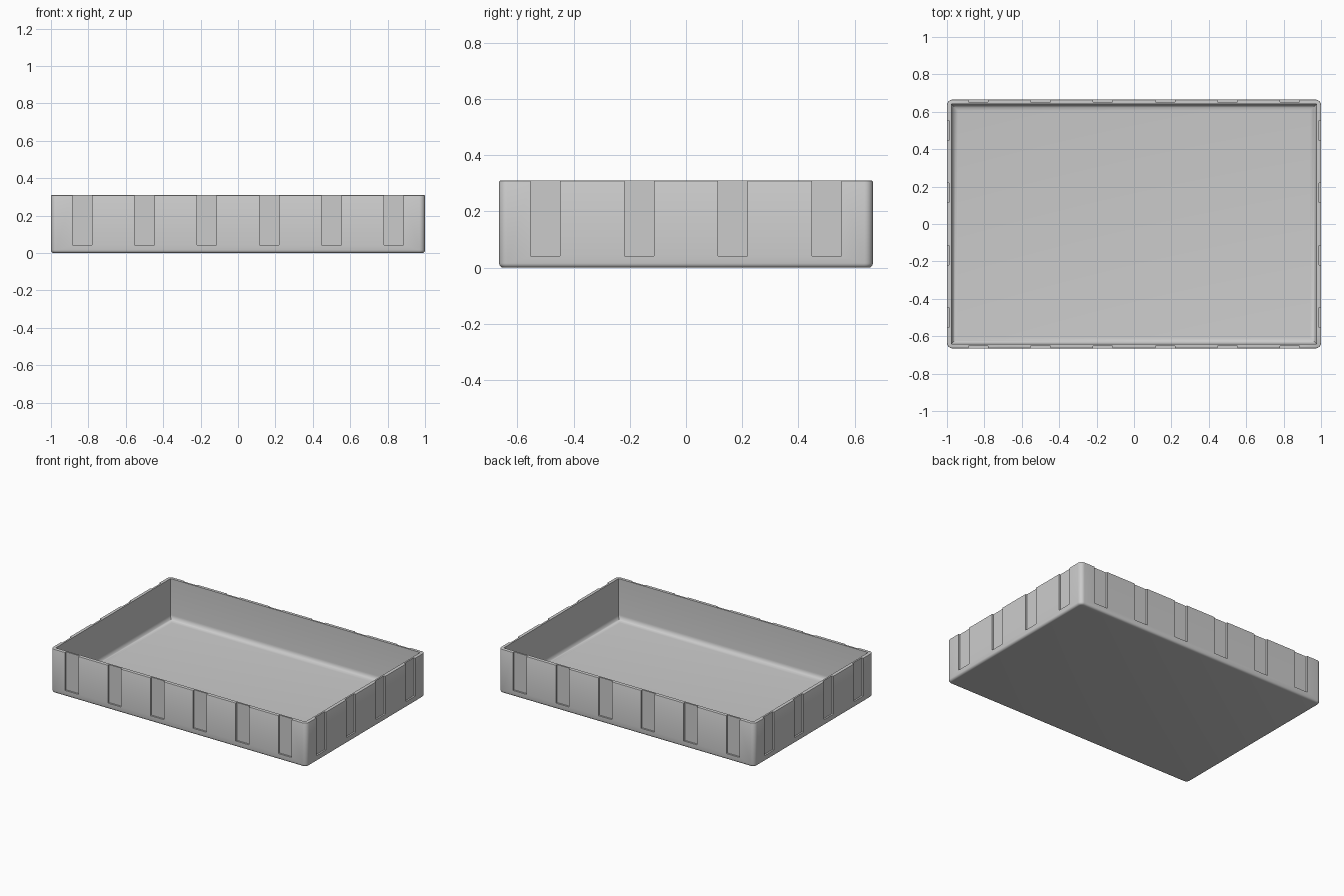
import bpy
import bmesh
from mathutils import Matrix, Vector

if "Cube" in bpy.data.objects:
    bpy.data.objects.remove(bpy.data.objects["Cube"])

LENGTH, DEPTH, HEIGHT = 2.0, 1.33, 0.31
WALL, FLOOR = 0.024, 0.02
NOTCH_W, NOTCH_CUT, NOTCH_Z = 0.105, 0.012, 0.042

grey = bpy.data.materials.new("plain grey")
grey.use_nodes = True
grey.diffuse_color = (0.6, 0.6, 0.6, 1)
grey.node_tree.nodes["Principled BSDF"].inputs["Base Color"].default_value = grey.diffuse_color


def add_box(bm, low, high):
    low, high = Vector(low), Vector(high)
    size = Matrix.Diagonal((*(high - low), 1))
    bmesh.ops.create_cube(bm, size=1, matrix=Matrix.Translation((low + high) / 2) @ size)


def round_edges(bm, rule, radius, segments):
    edges = [e for e in bm.edges if rule(e.verts[0].co, e.verts[1].co)]
    bmesh.ops.bevel(bm, geom=edges, offset=radius, segments=segments,
                    profile=0.5, affect='EDGES', clamp_overlap=True)


def finish(bm, name):
    bmesh.ops.recalc_face_normals(bm, faces=bm.faces)
    mesh = bpy.data.meshes.new(name)
    bm.to_mesh(mesh)
    bm.free()
    mesh.materials.append(grey)
    obj = bpy.data.objects.new(name, mesh)
    bpy.context.collection.objects.link(obj)
    return obj


def at_height(z):
    return lambda a, b: abs(a.z - z) < 1e-4 and abs(b.z - z) < 1e-4


# Tray body: rounded corners, rounded underside edge, softened rim
hx, hy = LENGTH / 2, DEPTH / 2
bm = bmesh.new()
add_box(bm, (-hx, -hy, 0), (hx, hy, HEIGHT))
round_edges(bm, lambda a, b: abs(a.z - b.z) > 0.1, 0.03, 6)
round_edges(bm, at_height(0), 0.016, 4)
round_edges(bm, at_height(HEIGHT), 0.004, 2)
tray = finish(bm, "tray")

# Cavity with a rounded join between walls and floor
bm = bmesh.new()
add_box(bm, (WALL - hx, WALL - hy, FLOOR), (hx - WALL, hy - WALL, HEIGHT + 0.1))
round_edges(bm, at_height(FLOOR), 0.035, 6)
cavity = finish(bm, "cavity_cutter")

# Shallow notches in the outer walls, open at the rim
bm = bmesh.new()
half, out = NOTCH_W / 2, 0.05
for side in (-1, 1):
    for i in range(6):
        x = (i - 2.5) / 3
        ys = sorted((side * (hy - NOTCH_CUT), side * (hy + out)))
        add_box(bm, (x - half, ys[0], NOTCH_Z), (x + half, ys[1], HEIGHT + 0.1))
    for i in range(4):
        y = (i - 1.5) / 3
        xs = sorted((side * (hx - NOTCH_CUT), side * (hx + out)))
        add_box(bm, (xs[0], y - half, NOTCH_Z), (xs[1], y + half, HEIGHT + 0.1))
notches = finish(bm, "notch_cutter")

# Cut the tray and drop the cutters
bpy.context.view_layer.objects.active = tray
tray.select_set(True)
for cutter in (cavity, notches):
    cutter.hide_render = True
    mod = tray.modifiers.new(cutter.name, 'BOOLEAN')
    mod.operation, mod.solver, mod.object = 'DIFFERENCE', 'EXACT', cutter
    bpy.ops.object.modifier_apply(modifier=mod.name)
    bpy.data.objects.remove(cutter)
bpy.ops.object.shade_smooth_by_angle(angle=0.6)
